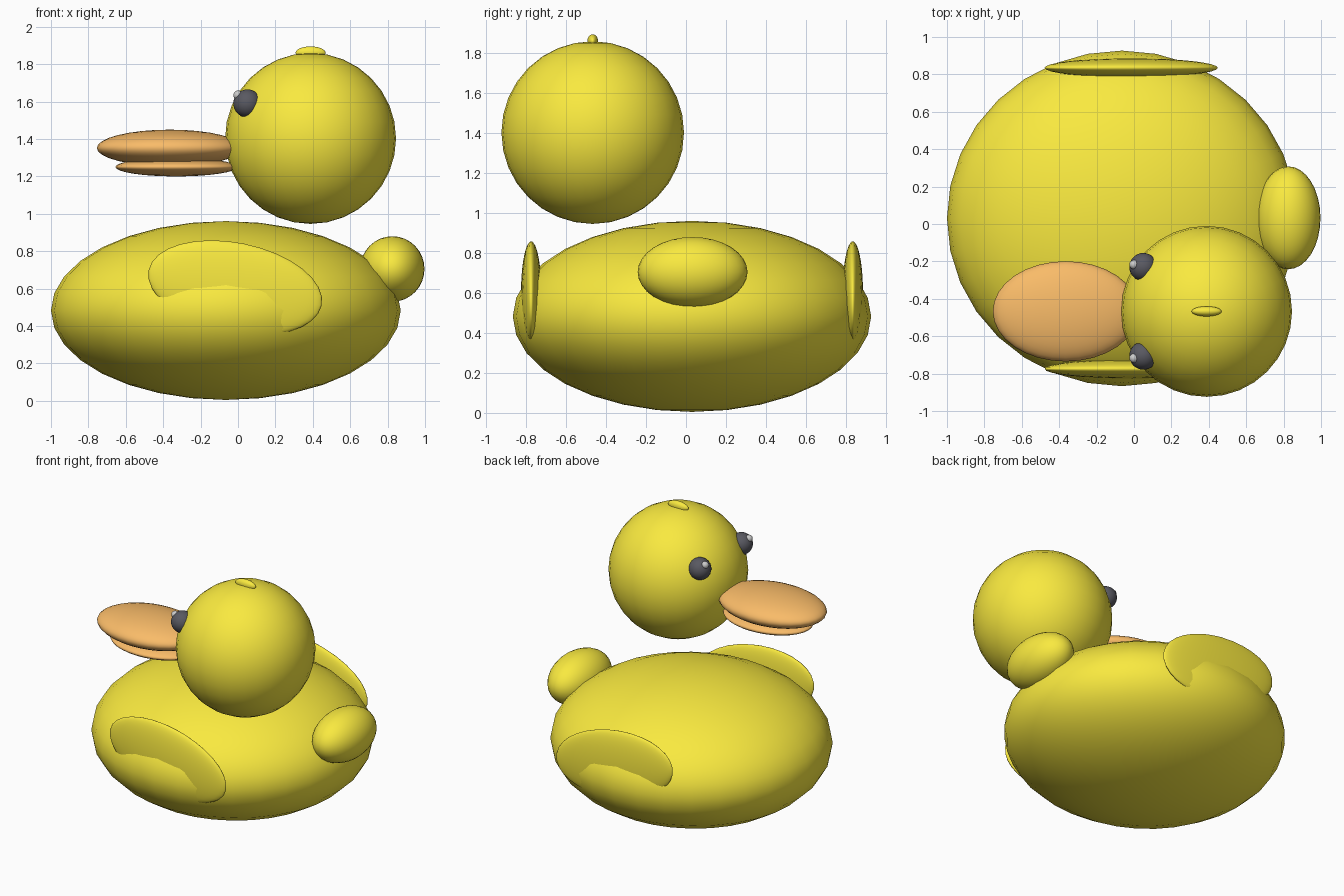
import bpy
from math import radians

if "Cube" in bpy.data.objects:
    bpy.data.objects.remove(bpy.data.objects["Cube"])


def material(name, rgb):
    m = bpy.data.materials.new(name)
    m.diffuse_color = (*rgb, 1)
    m.use_nodes = True
    m.node_tree.nodes["Principled BSDF"].inputs["Base Color"].default_value = m.diffuse_color
    return m


yellow = material("yellow", (0.95, 0.82, 0.05))
orange = material("orange", (0.95, 0.5, 0.14))
black = material("black", (0.1, 0.1, 0.12))
white = material("white", (0.95, 0.95, 0.95))


def ellipsoid(name, center, radii, mat, tilt=0, segments=32, rings=16):
    bpy.ops.mesh.primitive_uv_sphere_add(segments=segments, ring_count=rings, radius=1,
                                         location=center, rotation=(0, radians(tilt), 0))
    ob = bpy.context.object
    ob.name = name
    ob.scale = radii
    ob.data.materials.append(mat)
    bpy.ops.object.shade_smooth()
    return ob


# body and tail
ellipsoid("body", (-0.065, 0.03, 0.483), (0.935, 0.897, 0.478), yellow)
ellipsoid("tail", (0.825, 0.033, 0.705), (0.172, 0.275, 0.175), yellow)

# head with a small tuft on the crown
HX, HY, HZ = 0.388, -0.467, 1.403
ellipsoid("head", (HX, HY, HZ), (0.457, 0.457, 0.457), yellow)
ellipsoid("head_tuft", (HX, HY, 1.861), (0.08, 0.027, 0.034), yellow)

# beak
ellipsoid("upper_beak", (-0.365, HY, 1.352), (0.39, 0.268, 0.098), orange)
ellipsoid("lower_beak", (-0.33, HY, 1.25), (0.325, 0.225, 0.05), orange)

# eyes, highlights and wings on both sides
for side, label in ((-1, "right"), (1, "left")):
    ellipsoid(f"{label}_eye", (0.05, HY + side * 0.237, 1.59), (0.075,) * 3, black)
    ellipsoid(f"{label}_eye_highlight", (0.0, HY + side * 0.25, 1.634), (0.025,) * 3, white)
    ellipsoid(f"{label}_wing", (-0.015, 0.03 + side * 0.805, 0.605),
              (0.472, 0.051, 0.24), yellow, tilt=11.5)
